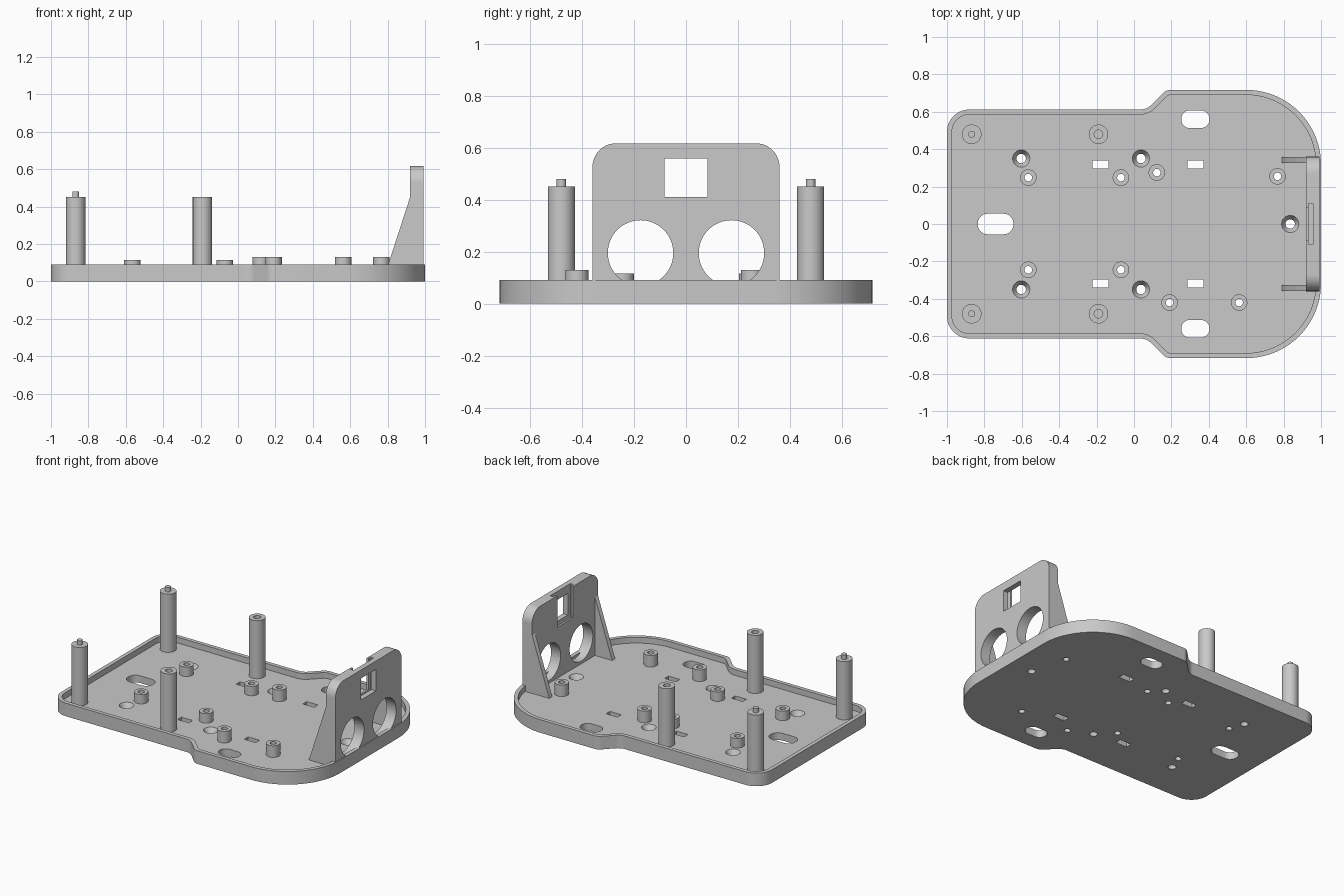
import bpy, bmesh, math
from mathutils import Vector

if "Cube" in bpy.data.objects:
    bpy.data.objects.remove(bpy.data.objects["Cube"], do_unlink=True)

FLOOR, RIM, WALL = 0.05, 0.09, 0.027

grey = bpy.data.materials.new("plain grey")
grey.use_nodes = True
grey.diffuse_color = (0.585, 0.585, 0.585, 1)
grey.node_tree.nodes["Principled BSDF"].inputs["Base Color"].default_value = grey.diffuse_color


def finish(name, bm):
    bmesh.ops.remove_doubles(bm, verts=bm.verts, dist=1e-5)
    bmesh.ops.recalc_face_normals(bm, faces=bm.faces)
    mesh = bpy.data.meshes.new(name)
    bm.to_mesh(mesh)
    bm.free()
    mesh.materials.append(grey)
    obj = bpy.data.objects.new(name, mesh)
    bpy.context.collection.objects.link(obj)
    return obj


def rounded(corners, steps=12):
    """Polygon from (x, y, radius) corners, each replaced by an arc."""
    out = []
    for i, (x, y, r) in enumerate(corners):
        p = Vector((x, y))
        if r == 0:
            out.append(p)
            continue
        a = (Vector(corners[i - 1][:2]) - p).normalized()
        b = (Vector(corners[(i + 1) % len(corners)][:2]) - p).normalized()
        half = a.angle(b) / 2
        centre = p + (a + b).normalized() * r / math.sin(half)
        start = p + a * r / math.tan(half) - centre
        end = p + b * r / math.tan(half) - centre
        for k in range(steps + 1):
            direction = start.lerp(end, 0.5).normalized()
            side = (end - start).normalized()
            t = (2 * k / steps - 1) * (math.pi / 2 - half)
            out.append(centre + r * (direction * math.cos(t) + side * math.sin(t)))
    return out


def inset(points, d):
    """Shift a clockwise outline inwards by d."""
    out = []
    for i, p in enumerate(points):
        a = (p - points[i - 1]).normalized()
        b = (points[(i + 1) % len(points)] - p).normalized()
        na, nb = Vector((a.y, -a.x)), Vector((b.y, -b.x))
        n = (na + nb).normalized()
        out.append(p + n * d / n.dot(na))
    return out


def prism(name, points, lo, hi, axis="z"):
    place = {"z": lambda u, v, w: (u, v, w),
             "x": lambda u, v, w: (w, u, v),
             "y": lambda u, v, w: (u, w, v)}[axis]
    bm = bmesh.new()
    face = bm.faces.new([bm.verts.new(place(p[0], p[1], lo)) for p in points])
    ext = bmesh.ops.extrude_face_region(bm, geom=[face])
    moved = [g for g in ext["geom"] if isinstance(g, bmesh.types.BMVert)]
    bmesh.ops.translate(bm, verts=moved, vec=place(0, 0, hi - lo))
    return finish(name, bm)


def slot(x, y, w, h, r=0.0):
    return rounded([(x - w / 2, y - h / 2, r), (x - w / 2, y + h / 2, r),
                    (x + w / 2, y + h / 2, r), (x + w / 2, y - h / 2, r)])


def lathe(name, profile, x, y, closed=False, steps=40):
    """Turn an (r, z) profile around a vertical axis."""
    bm = bmesh.new()
    vs = [bm.verts.new((r, 0, z)) for r, z in profile]
    es = [bm.edges.new(pair) for pair in zip(vs, vs[1:])]
    if closed:
        es.append(bm.edges.new((vs[-1], vs[0])))
    bmesh.ops.spin(bm, geom=vs + es, cent=(0, 0, 0), axis=(0, 0, 1),
                   angle=math.tau, steps=steps)
    bmesh.ops.translate(bm, verts=bm.verts, vec=(x, y, 0))
    return finish(name, bm)


def cut(target, cutter):
    mod = target.modifiers.new("cut", "BOOLEAN")
    mod.operation, mod.solver, mod.object = "DIFFERENCE", "EXACT", cutter
    bpy.context.view_layer.objects.active = target
    bpy.ops.object.modifier_apply(modifier=mod.name)
    bpy.data.objects.remove(cutter, do_unlink=True)


# Tray: rounded outline that widens towards +x, with a thin rim
half_outline = [(-1, 0.612, 0.12), (0.067, 0.612, 0.08), (0.172, 0.717, 0.06), (1, 0.717, 0.4)]
outline = rounded(half_outline + [(x, -y, r) for x, y, r in reversed(half_outline)], 20)
tray = prism("tray", outline, 0, RIM)
cut(tray, prism("pocket", inset(outline, WALL), FLOOR, 0.2))

# Openings through the floor
openings = [slot(-0.74, 0, 0.19, 0.11, 0.052)]
for s in (-1, 1):
    openings.append(slot(0.328, s * 0.56, 0.15, 0.094, 0.045))
    for x in (-0.18, 0.328):
        openings.append(slot(x, s * 0.318, 0.086, 0.042))
for points in openings:
    cut(tray, prism("opening", points, -0.1, 0.3))

# Countersunk screw holes
for x, y in [(-0.603, 0.35), (-0.603, -0.35), (0.037, 0.35), (0.037, -0.35), (0.835, 0)]:
    cut(tray, lathe("screw_hole", [(0, -0.1), (0.025, -0.1), (0.025, 0.015),
                                   (0.046, FLOOR), (0.046, 0.2), (0, 0.2)], x, y))

# Short standoffs, bored right through the floor
low = [(x, y, 0.115) for x in (-0.565, -0.07) for y in (0.248, -0.245)]
high = [(0.122, 0.275, 0.13), (0.767, 0.255, 0.13), (0.19, -0.42, 0.13), (0.562, -0.42, 0.13)]
for x, y, top in low + high:
    cut(tray, lathe("bore", [(0, -0.1), (0.02, -0.1), (0.02, 0.2), (0, 0.2)], x, y))
    lathe("standoff", [(0.02, FLOOR), (0.044, FLOOR), (0.044, top), (0.02, top)], x, y, True)

# Tall pillars: pinned at the narrow end, socketed in the middle
for s, side in ((-1, "right"), (1, "left")):
    body = [(0, FLOOR), (0.052, FLOOR), (0.052, 0.45)]
    lathe("pinned_pillar_" + side,
          body + [(0.018, 0.45), (0.018, 0.48), (0, 0.48)], -0.868, s * 0.48)
    lathe("socket_pillar_" + side,
          body + [(0.023, 0.45), (0.023, 0.36), (0, 0.36)], -0.19, s * 0.48)

# Upright sensor plate with two round eyes, a window and a drop-in slot
plate = prism("sensor_plate", rounded([(-0.36, FLOOR, 0), (-0.36, 0.617, 0.09),
                                       (0.36, 0.617, 0.09), (0.36, FLOOR, 0)]), 0.92, 0.993, "x")
for s in (-1, 1):
    eye = [(s * 0.175 + 0.126 * math.cos(t * math.tau / 64),
            0.195 + 0.126 * math.sin(t * math.tau / 64)) for t in range(64)]
    cut(plate, prism("eye", eye, 0.8, 1.2, "x"))
cut(plate, prism("window", slot(0, 0.485, 0.165, 0.148), 0.8, 1.2, "x"))
cut(plate, prism("drop_slot", slot(0, 0.585, 0.22, 0.41), 0.933, 0.957, "x"))
cut(plate, prism("slot_mouth", slot(0, 0.595, 0.17, 0.39), 0.9, 0.945, "x"))

# Triangular gussets behind the plate
for s, side in ((-1, "right"), (1, "left")):
    lo, hi = sorted((s * 0.325, s * 0.358))
    prism("gusset_" + side, [(0.79, FLOOR), (0.925, FLOOR), (0.925, 0.455), (0.92, 0.45)],
          lo, hi, "y")

# Smooth shading with crisp edges
for obj in bpy.context.scene.objects:
    if obj.type == "MESH":
        obj.select_set(True)
        bpy.context.view_layer.objects.active = obj
bpy.ops.object.shade_smooth_by_angle(angle=math.radians(30))
